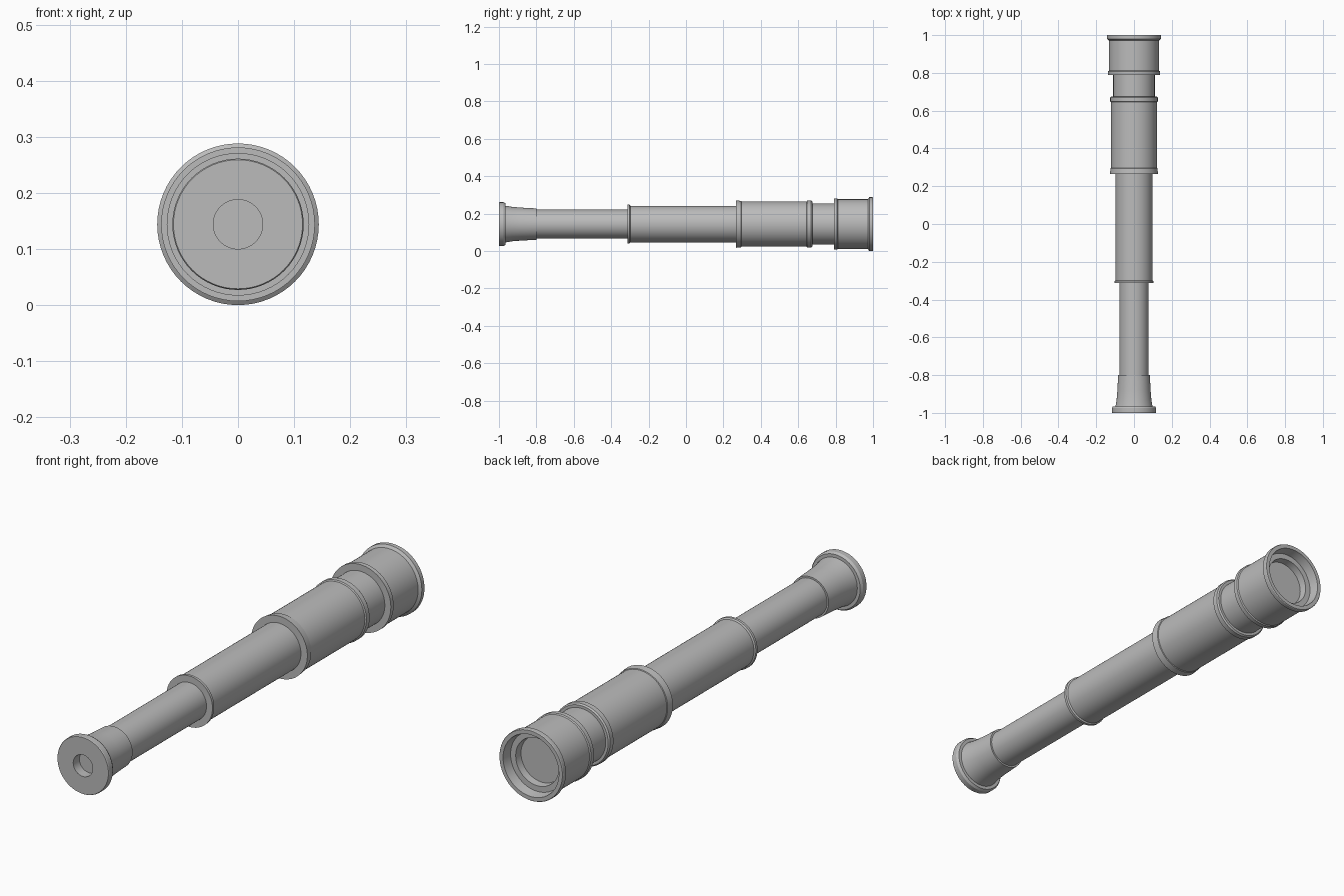
import bpy, bmesh, math

if "Cube" in bpy.data.objects:
    bpy.data.objects.remove(bpy.data.objects["Cube"])

AXIS_Z = 0.144
SIDES = 64

metal = bpy.data.materials.new("grey metal")
metal.diffuse_color = (0.5, 0.5, 0.5, 1)
metal.use_nodes = True
metal.node_tree.nodes["Principled BSDF"].inputs["Base Color"].default_value = metal.diffuse_color


def lathe(name, profile):
    """Spin (y, radius) points round the long axis; radius 0 closes with a cap."""
    bm = bmesh.new()
    rings = []
    for y, r in profile:
        if r == 0:
            rings.append([bm.verts.new((0, y, AXIS_Z))])
        else:
            rings.append([bm.verts.new((r * math.cos(2 * math.pi * i / SIDES), y,
                                        AXIS_Z + r * math.sin(2 * math.pi * i / SIDES)))
                          for i in range(SIDES)])
    for a, b in zip(rings, rings[1:]):
        for i in range(SIDES):
            j = (i + 1) % SIDES
            if len(a) == 1:
                bm.faces.new((a[0], b[j], b[i]))
            elif len(b) == 1:
                bm.faces.new((a[i], a[j], b[0]))
            else:
                bm.faces.new((a[i], a[j], b[j], b[i]))
    bmesh.ops.recalc_face_normals(bm, faces=bm.faces[:])
    me = bpy.data.meshes.new(name)
    bm.to_mesh(me)
    bm.free()
    ob = bpy.data.objects.new(name, me)
    bpy.context.collection.objects.link(ob)
    me.materials.append(metal)
    bpy.context.view_layer.objects.active = ob
    ob.select_set(True)
    bpy.ops.object.shade_smooth_by_angle(angle=math.radians(30))
    ob.select_set(False)


# Eyepiece: sunken eye lens, flange and flared cup
lathe("eyepiece", [(-0.96, 0), (-0.96, 0.044), (-1.0, 0.044), (-1.0, 0.115),
                   (-0.997, 0.117), (-0.975, 0.117), (-0.965, 0.111), (-0.965, 0.098),
                   (-0.93, 0.092), (-0.88, 0.088), (-0.80, 0.084), (-0.80, 0.074),
                   (-0.78, 0.074), (-0.78, 0)])

# Three draw tubes, each with its collars, closed inside the next one
lathe("small_tube", [(-0.82, 0), (-0.82, 0.077), (-0.30, 0.077), (-0.30, 0)])
lathe("middle_tube", [(-0.313, 0), (-0.313, 0.104), (-0.302, 0.104),
                      (-0.298, 0.098), (0.29, 0.098), (0.29, 0)])
lathe("large_tube", [(0.266, 0), (0.266, 0.127), (0.295, 0.124), (0.297, 0.121),
                     (0.645, 0.121), (0.648, 0.126), (0.669, 0.126),
                     (0.675, 0.121), (0.675, 0)])
lathe("neck_tube", [(0.66, 0), (0.66, 0.110), (0.80, 0.110), (0.80, 0)])

# Front bell with rim, stepped recess and lens
lathe("objective_bell", [(0.79, 0), (0.79, 0.137), (0.808, 0.137), (0.812, 0.133),
                         (0.972, 0.133), (0.980, 0.144), (0.997, 0.144), (1.0, 0.142),
                         (1.0, 0.126), (0.96, 0.120), (0.96, 0.097), (0.93, 0.094),
                         (0.93, 0)])
